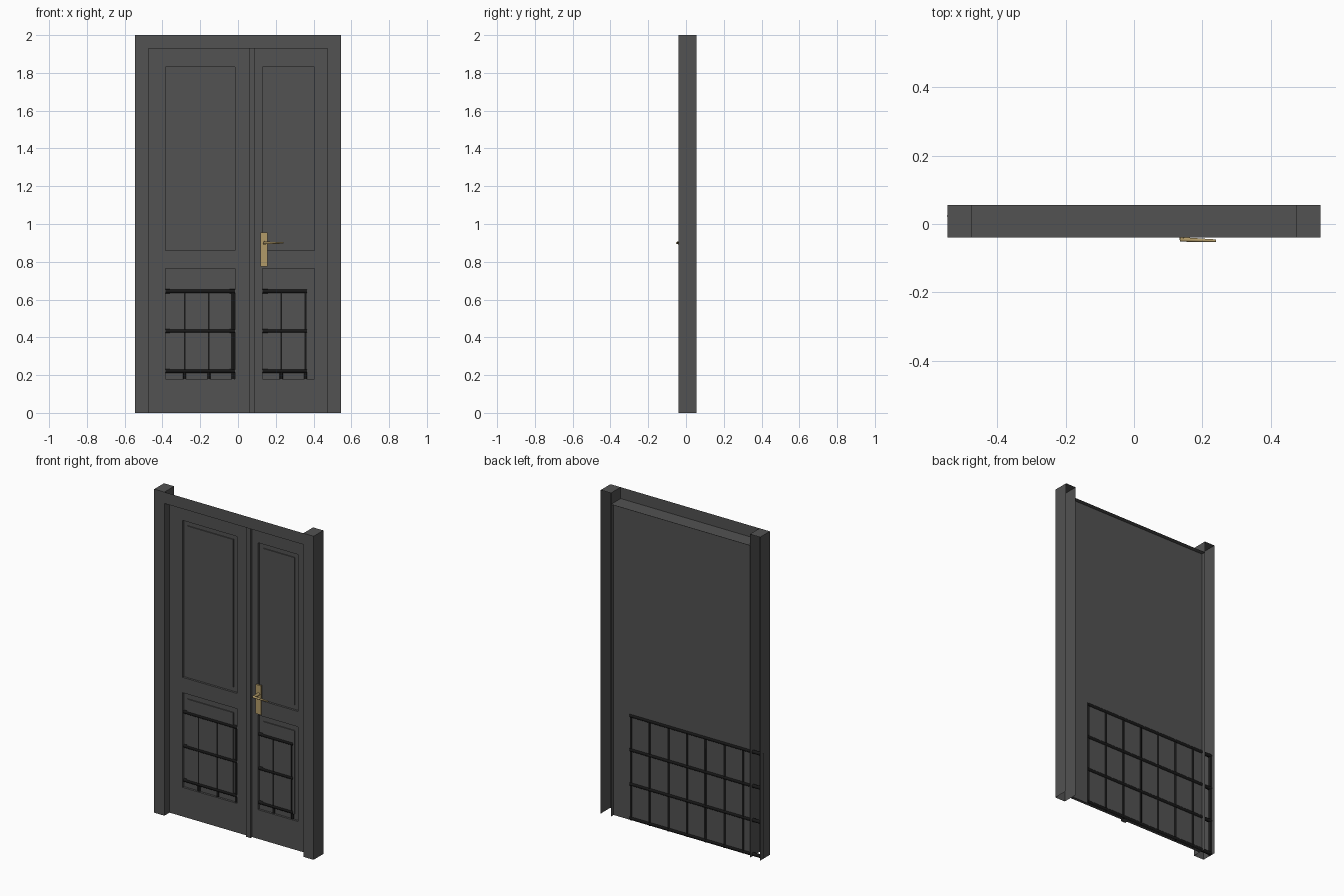
import bpy, bmesh, math
from mathutils import Vector, Matrix

if "Cube" in bpy.data.objects:
    bpy.data.objects.remove(bpy.data.objects["Cube"])


def material(name, rgb):
    m = bpy.data.materials.new(name)
    m.diffuse_color = (*rgb, 1)
    m.use_nodes = True
    m.node_tree.nodes["Principled BSDF"].inputs["Base Color"].default_value = m.diffuse_color
    return m


GREY = material("dark_grey_paint", (0.085, 0.085, 0.085))
IRON = material("black_iron", (0.009, 0.009, 0.009))
BRASS = material("aged_brass", (0.45, 0.33, 0.14))


def finish(name, bm, mat):
    bmesh.ops.remove_doubles(bm, verts=bm.verts, dist=1e-5)
    bmesh.ops.recalc_face_normals(bm, faces=bm.faces)
    me = bpy.data.meshes.new(name)
    bm.to_mesh(me)
    bm.free()
    me.materials.append(mat)
    ob = bpy.data.objects.new(name, me)
    bpy.context.collection.objects.link(ob)
    return ob


def add_box(bm, lo, hi):
    lo, hi = Vector(lo), Vector(hi)
    mtx = Matrix.Translation((lo + hi) / 2) @ Matrix.Diagonal((*(hi - lo), 1))
    return bmesh.ops.create_cube(bm, size=1, matrix=mtx)["verts"]


def add_rod(bm, a, b, r1, r2=None, sides=8):
    a, b = Vector(a), Vector(b)
    d = b - a
    mtx = Matrix.Translation((a + b) / 2) @ d.to_track_quat("Z", "Y").to_matrix().to_4x4()
    bmesh.ops.create_cone(bm, cap_ends=True, segments=sides, radius1=r1,
                          radius2=r1 if r2 is None else r2, depth=d.length, matrix=mtx)


def quad(bm, *pts):
    bm.faces.new([bm.verts.new(p) for p in pts])


W, IN, TOP, HEAD = 0.545, 0.475, 2.0, 1.93      # frame outline
YF, YB = -0.04, 0.055                           # frame front and back

# Frame posts: hollow channels, open at the back and bottom
for side, x0, x1 in (("left", -W, -IN), ("right", IN, W)):
    bm = bmesh.new()
    add_box(bm, (x0, YF, 0), (x1, YB, TOP))
    bm.normal_update()
    bmesh.ops.delete(bm, geom=[f for f in bm.faces if f.normal.y > 0.9 or f.normal.z < -0.9],
                     context="FACES_ONLY")
    finish(side + "_post", bm, GREY)

# Header: front board and soffit, open above
bm = bmesh.new()
quad(bm, (-IN, YF, HEAD), (IN, YF, HEAD), (IN, YF, TOP), (-IN, YF, TOP))
quad(bm, (-IN, YF, HEAD), (-IN, YB, HEAD), (IN, YB, HEAD), (IN, YF, HEAD))
finish("header", bm, GREY)

# Door leaves: a grid of cells, each at a depth set by the panel layout
FACE, GROOVE, PANEL, STRIP, BACK = 0.010, 0.023, 0.017, -0.006, 0.028
xs = [-IN, -0.385, -0.36, -0.045, -0.015, 0.06, 0.09, 0.13, 0.16, 0.375, 0.405, IN]
zs = [0, 0.18, 0.215, 0.73, 0.765, 0.86, 0.888, 1.80, 1.83, HEAD]


def depth(i, k):
    if not (0 <= i < len(xs) - 1 and 0 <= k < len(zs) - 1):
        return BACK
    if i == 5:
        return STRIP
    if i in (1, 2, 3, 7, 8, 9) and k in (1, 2, 3, 5, 6, 7):
        return PANEL if i in (2, 8) and k in (2, 6) else GROOVE
    return FACE


bm = bmesh.new()
for i in range(len(xs)):
    for k in range(len(zs)):
        d = depth(i, k)
        if i < len(xs) - 1 and k < len(zs) - 1:
            a, b, c, e = xs[i], xs[i + 1], zs[k], zs[k + 1]
            quad(bm, (a, d, c), (b, d, c), (b, d, e), (a, d, e))
        dl, db = depth(i - 1, k), depth(i, k - 1)
        if dl != d and k < len(zs) - 1:         # upright step
            x, c, e = xs[i], zs[k], zs[k + 1]
            quad(bm, (x, dl, c), (x, d, c), (x, d, e), (x, dl, e))
        if db != d and i < len(xs) - 1:         # level step
            z, a, b = zs[k], xs[i], xs[i + 1]
            quad(bm, (a, db, z), (b, db, z), (b, d, z), (a, d, z))
quad(bm, (-IN, BACK, 0), (-IN, BACK, HEAD), (IN, BACK, HEAD), (IN, BACK, 0))
finish("door_leaves", bm, GREY)

# Iron grille running through the lower panels
bm = bmesh.new()
GY, X0, X1 = 0.0235, -0.538, 0.357
for n in range(4):
    z = 0.011 + n * 0.211
    add_rod(bm, (X0 - 0.006, GY, z), (X1 + 0.008, GY, z), 0.011)
for n in range(8):
    x = X0 + (X1 - X0) * n / 7
    add_rod(bm, (x, GY, 0), (x, GY, 0.65), 0.0085)
finish("grille", bm, IRON)

# Door handle: plate, spindle and tapered lever
bm = bmesh.new()
add_box(bm, (0.12, 0.001, 0.775), (0.155, FACE + 0.002, 0.955))
finish("handle_plate", bm, BRASS)
bm = bmesh.new()
add_rod(bm, (0.14, 0.002, 0.9), (0.14, -0.047, 0.9), 0.009, 0.007, 12)
add_rod(bm, (0.135, -0.045, 0.9), (0.24, -0.049, 0.9), 0.007, 0.004, 10)
lever = finish("handle_lever", bm, BRASS)

# Smooth the round parts
for name in ("grille", "handle_lever"):
    bpy.ops.object.select_all(action="DESELECT")
    ob = bpy.data.objects[name]
    ob.select_set(True)
    bpy.context.view_layer.objects.active = ob
    bpy.ops.object.shade_smooth_by_angle(angle=math.radians(50))
